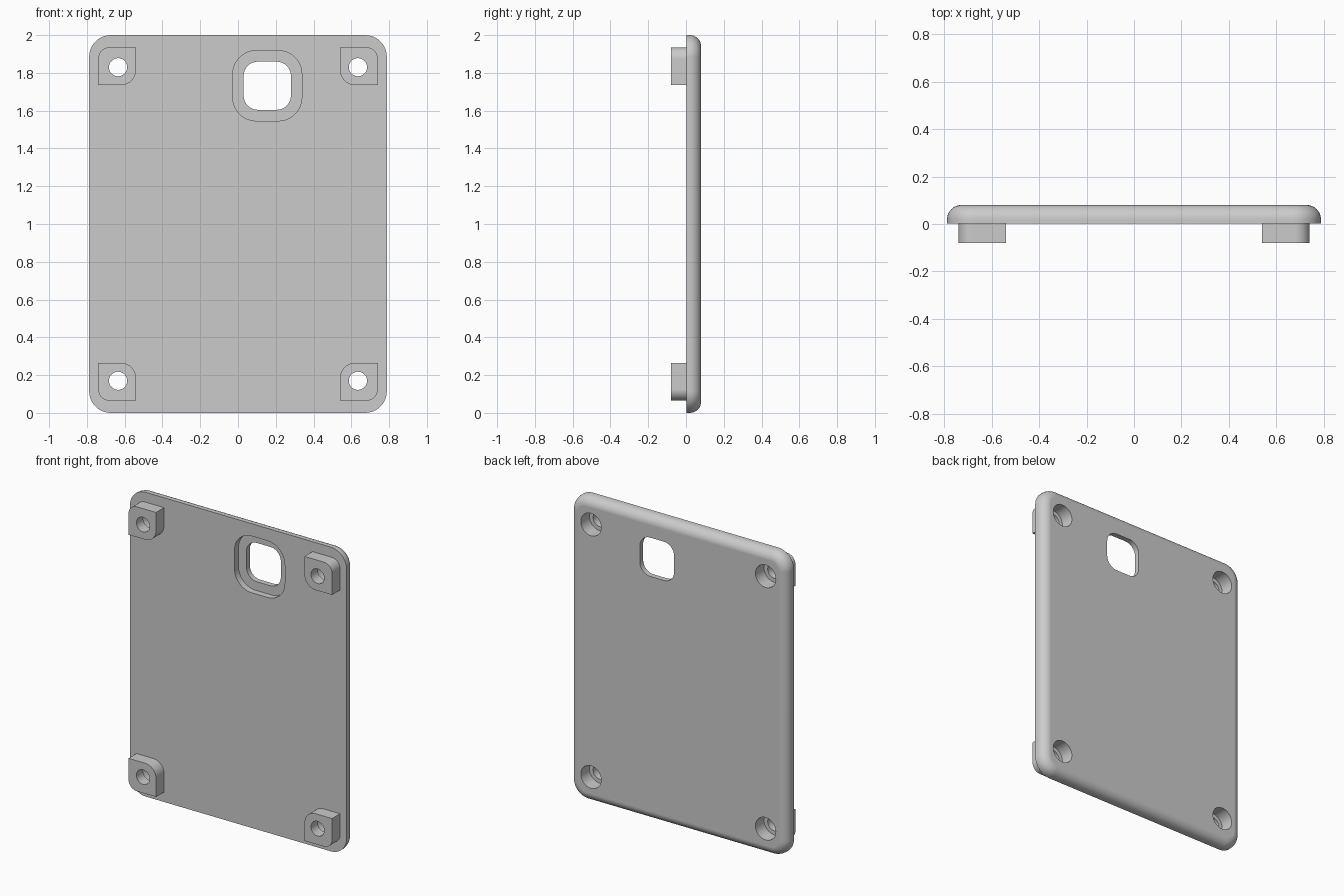
import bpy, bmesh, math

if "Cube" in bpy.data.objects:
    bpy.data.objects.remove(bpy.data.objects["Cube"])

FRONT, BACK, BOSS_FRONT = 0.003, 0.08, -0.08   # depth of the main faces
FILLET = 0.06

grey = bpy.data.materials.new("plain_grey")
grey.use_nodes = True
grey.diffuse_color = (0.6, 0.6, 0.6, 1)
grey.node_tree.nodes["Principled BSDF"].inputs["Base Color"].default_value = (0.6, 0.6, 0.6, 1)


def rounded_prism(name, cx, cz, w, h, radii, layers, steps=12):
    """Stack rounded rectangles; radii run counter-clockwise from +x+z, layers are (y, inset)."""
    bm = bmesh.new()
    rings = []
    for y, inset in layers:
        ring = []
        for i, (sx, sz) in enumerate(((1, 1), (-1, 1), (-1, -1), (1, -1))):
            r = radii[i] - inset if radii[i] else 0
            px = cx + sx * (w / 2 - inset - r)
            pz = cz + sz * (h / 2 - inset - r)
            for k in range(steps + 1 if r else 1):
                a = (i + k / steps) * math.pi / 2
                ring.append(bm.verts.new((px + r * math.cos(a), y, pz + r * math.sin(a))))
        rings.append(ring)
    for a, b in zip(rings, rings[1:]):
        for k in range(len(a)):
            n = (k + 1) % len(a)
            bm.faces.new((a[k], a[n], b[n], b[k]))
    bm.faces.new(rings[0])
    bm.faces.new(rings[-1])
    bmesh.ops.remove_doubles(bm, verts=bm.verts, dist=1e-5)
    bmesh.ops.recalc_face_normals(bm, faces=bm.faces)
    mesh = bpy.data.meshes.new(name)
    bm.to_mesh(mesh)
    bm.free()
    mesh.materials.append(grey)
    obj = bpy.data.objects.new(name, mesh)
    bpy.context.collection.objects.link(obj)
    return obj


def combine(target, tool, operation):
    """Apply a boolean and discard the tool object."""
    mod = target.modifiers.new("combine", "BOOLEAN")
    mod.operation, mod.object, mod.solver = operation, tool, "EXACT"
    bpy.context.view_layer.objects.active = target
    bpy.ops.object.modifier_apply(modifier=mod.name)
    bpy.data.objects.remove(tool)


def cylinder(name, x, z, r, y0, y1):
    return rounded_prism(name, x, z, 2 * r, 2 * r, [r] * 4, [(y0, 0), (y1, 0)])


# Cover plate with a rounded back rim
arc = [k / 8 * math.pi / 2 for k in range(9)]
layers = [(FRONT, 0)] + [(BACK - FILLET * (1 - math.sin(a)), FILLET * (1 - math.cos(a))) for a in arc]
cover = rounded_prism("back_cover", 0, 1, 1.576, 2, [0.115] * 4, layers)

# Corner bosses, rounded on the outer and inner corners only
corners = [(sx, sz) for sx in (-1, 1) for sz in (-1, 1)]
for sx, sz in corners:
    outer = {(1, 1): 0, (-1, 1): 1, (-1, -1): 2, (1, -1): 3}[sx, sz]
    radii = [0] * 4
    radii[outer], radii[(outer + 2) % 4] = 0.06, 0.08
    boss = rounded_prism("mount_boss", sx * 0.64, 1 + sz * 0.835, 0.2, 0.2, radii,
                         [(BOSS_FRONT, 0), (FRONT + 0.02, 0)])
    combine(cover, boss, "UNION")

# Screw holes with counterbores from the back
for sx, sz in corners:
    x, z = sx * 0.635, 1 + sz * 0.83
    combine(cover, cylinder("screw_hole", x, z, 0.048, -0.2, 0.2), "DIFFERENCE")
    combine(cover, cylinder("counterbore", x, z, 0.074, -0.01, 0.2), "DIFFERENCE")

# Camera window: front recess and through opening
recess = rounded_prism("window_recess", 0.155, 1.732, 0.366, 0.372, [0.125] * 4,
                       [(-0.1, 0), (FRONT + 0.042, 0)])
combine(cover, recess, "DIFFERENCE")
opening = rounded_prism("window_opening", 0.155, 1.732, 0.25, 0.255, [0.075] * 4,
                        [(-0.2, 0), (0.2, 0)])
combine(cover, opening, "DIFFERENCE")

# Smooth curves, crisp edges, flat faces
bpy.ops.object.select_all(action="DESELECT")
cover.select_set(True)
bpy.context.view_layer.objects.active = cover
bpy.ops.object.shade_smooth_by_angle(angle=math.radians(30))
normals = cover.modifiers.new("flat_faces", "WEIGHTED_NORMAL")
normals.keep_sharp = True
